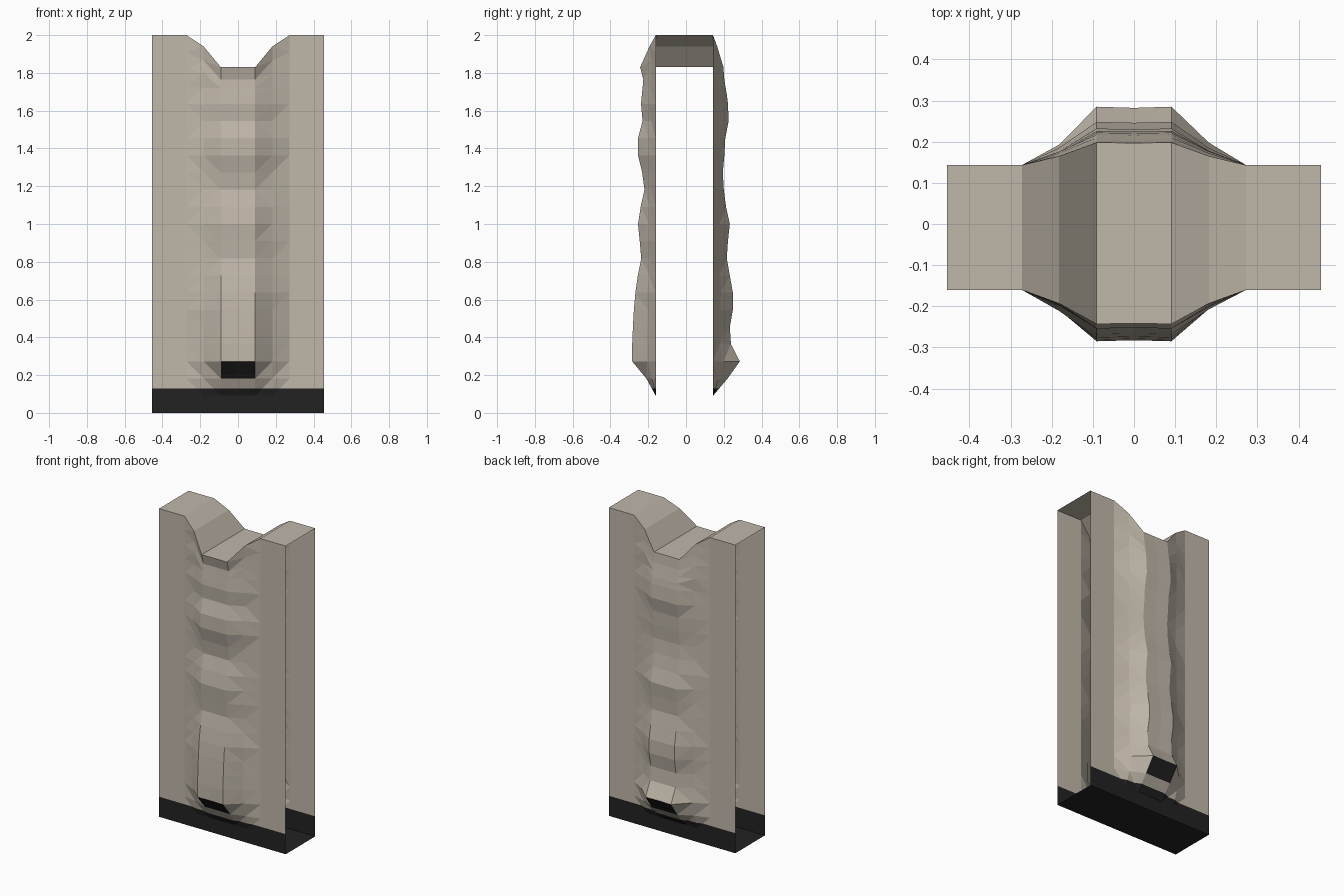
import bpy, bmesh, random

if "Cube" in bpy.data.objects:
    bpy.data.objects.remove(bpy.data.objects["Cube"])
random.seed(4)

STEP = 1 / 11            # square grid: 10 columns by 22 rows
FRONT_Y, BACK_Y = -0.16, 0.143

# bulge outline (distance from y = 0) for rows 1..22
FRONT = [.16, .21, .285, .285, .281, .276, .268, .255, .237, .245, .254,
         .24, .22, .232, .254, .254, .23, .238, .234, .23, .226, .243]
BACK = [.143, .22, .285, .238, .232, .248, .248, .232, .216, .222, .232,
        .212, .2, .195, .203, .208, .226, .222, .217, .21, .203, .198]
# heights of the top four rows where the notch pulls them down
NOTCH = {1: [1.68, 1.72, 1.765, 1.83], 2: [1.72, 1.80, 1.865, 1.94]}


def material(name, rgb):
    m = bpy.data.materials.new(name)
    m.diffuse_color = (*rgb, 1)
    m.use_nodes = True
    m.node_tree.nodes["Principled BSDF"].inputs["Base Color"].default_value = m.diffuse_color
    return m


stone = material("warm stone", (0.53, 0.475, 0.40))
black = material("soot black", (0.016, 0.016, 0.016))


def finish(name, bm):
    me = bpy.data.meshes.new(name)
    bm.to_mesh(me)
    bm.free()
    me.materials.append(stone)
    me.materials.append(black)
    ob = bpy.data.objects.new(name, me)
    bpy.context.collection.objects.link(ob)
    return ob


def point(i, k, base, outline):
    """Grid point of a wall: column i (-5..5), row k (0..22)."""
    a = abs(i)
    z = k * STEP
    if k >= 19:
        z = NOTCH.get(max(a, 1), [z] * 4)[k - 19]
    side = 1 if base > 0 else -1
    y = base
    if k > 0 and a < 3:
        share = (0.98, 1, 0.4)[a]
        if 2 < k < 22:
            share += random.uniform(-0.05, 0.05) * (a == 2)
        y = base + side * (outline[k - 1] - abs(base)) * share
    return (i * STEP, y, z)


def wall(name, base, outline):
    bm = bmesh.new()
    rows = [[bm.verts.new(point(i, k, base, outline)) for i in range(-5, 6)]
            for k in range(23)]
    for k in range(22):
        for i in range(10):
            q = [rows[k][i], rows[k][i + 1], rows[k + 1][i + 1], rows[k + 1][i]]
            bm.faces.new(q if base < 0 else q[::-1])
    edge = [tuple(v.co) for v in rows[-1]]
    bmesh.ops.triangulate(bm, faces=bm.faces[:])
    # cut the black base band
    bmesh.ops.bisect_plane(bm, geom=bm.verts[:] + bm.edges[:] + bm.faces[:],
                           plane_co=(0, 0, 0.13), plane_no=(0, 0, 1))
    for f in bm.faces:
        c = f.calc_center_median()
        opening = abs(c.x) < STEP and 2 * STEP < c.z < 3 * STEP
        f.material_index = int(c.z < 0.13 or opening)
    finish(name, bm)
    return edge


front_edge = wall("front_wall", FRONT_Y, FRONT)
back_edge = wall("back_wall", BACK_Y, BACK)

# notched top joining both walls
bm = bmesh.new()
f = [bm.verts.new(p) for p in front_edge]
b = [bm.verts.new(p) for p in back_edge]
for i in range(10):
    bm.faces.new([f[i], f[i + 1], b[i + 1], b[i]])
finish("notched_top", bm)

# black floor, sides stay open
bm = bmesh.new()
w = 5 * STEP
face = bm.faces.new([bm.verts.new(p) for p in (
    (-w, FRONT_Y, 0), (-w, BACK_Y, 0), (w, BACK_Y, 0), (w, FRONT_Y, 0))])
face.material_index = 1
finish("floor", bm)
